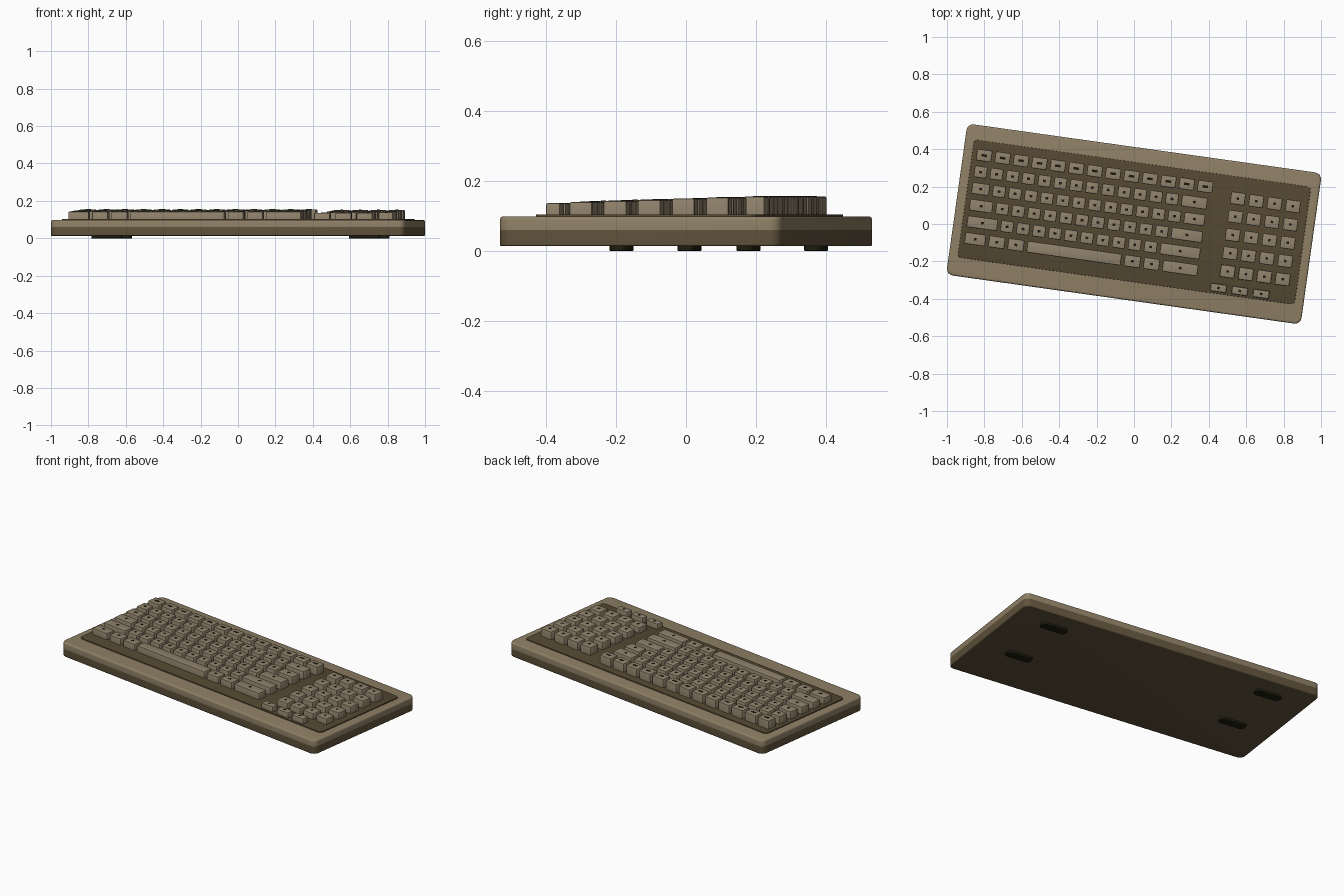
import bpy, bmesh, math
from mathutils import Matrix

cube = bpy.data.objects.get("Cube")
if cube:
    bpy.data.objects.remove(cube)

TURN = Matrix.Rotation(math.radians(-8), 4, 'Z')


def material(name, colour):
    m = bpy.data.materials.new(name)
    m.use_nodes = True
    m.diffuse_color = (*colour, 1)
    bsdf = next(n for n in m.node_tree.nodes if n.type == 'BSDF_PRINCIPLED')
    bsdf.inputs["Base Color"].default_value = (*colour, 1)
    return m


TAN = material("tan_case", (0.275, 0.216, 0.133))
KEY = material("tan_key", (0.28, 0.225, 0.15))
BROWN = material("brown_plate", (0.09, 0.065, 0.032))
BASE = material("dark_brown_base", (0.12, 0.088, 0.045))
RUBBER = material("black_olive_rubber", (0.013, 0.013, 0.004))
INK = material("dark_ink", (0.012, 0.009, 0.005))


def add_box(bm, u, v, w, h, z0, z1, corner=0, top=0, bottom=0, segs=3):
    """Append a box with rounded corners and optional top and bottom edges."""
    part = bmesh.new()
    place = Matrix.Translation((u, v, (z0 + z1) / 2)) @ Matrix.Diagonal((w, h, z1 - z0, 1))
    bmesh.ops.create_cube(part, size=1, matrix=place)

    def soften(test, offset):
        if offset:
            edges = [e for e in part.edges if test(*e.verts)]
            bmesh.ops.bevel(part, geom=edges, offset=offset, segments=segs,
                            profile=0.5, affect='EDGES')

    def at(z):
        return lambda a, b: abs(a.co.z - z) < 1e-5 and abs(b.co.z - z) < 1e-5

    soften(lambda a, b: abs(a.co.z - b.co.z) > 1e-4, corner)
    soften(at(z1), top)
    soften(at(z0), bottom)
    mesh = bpy.data.meshes.new("scratch")
    part.to_mesh(mesh)
    part.free()
    bm.from_mesh(mesh)
    bpy.data.meshes.remove(mesh)


def finish(name, bm, mat):
    bm.transform(TURN)
    mesh = bpy.data.meshes.new(name)
    bm.to_mesh(mesh)
    bm.free()
    mesh.materials.append(mat)
    ob = bpy.data.objects.new(name, mesh)
    bpy.context.scene.collection.objects.link(ob)
    bpy.ops.object.select_all(action='DESELECT')
    ob.select_set(True)
    bpy.context.view_layer.objects.active = ob
    bpy.ops.object.shade_smooth_by_angle(angle=math.radians(35))


def block(name, mat, *args, **kw):
    bm = bmesh.new()
    add_box(bm, *args, **kw)
    finish(name, bm, mat)


# Case halves and the plate under the keys
W, H = 1.914, 0.816
block("lower_case", BASE, 0, 0, W, H, 0.013, 0.06, corner=0.036, bottom=0.006, segs=4)
block("upper_case", TAN, 0, 0, W, H, 0.06, 0.098, corner=0.036, top=0.01, segs=4)
block("key_plate", BROWN, 0, 0.01, 1.82, 0.636, 0.09, 0.104, corner=0.02, top=0.002)

# Feet
for side, u in (("right", -0.695), ("left", 0.695)):
    for end, v in (("front", -0.088), ("back", 0.278)):
        block(f"{end}_{side}_foot", RUBBER, u, v, 0.165, 0.052, 0, 0.02,
              corner=0.02, bottom=0.002)

PLATE_TOP = 0.102


def key_row(name, keys, v, height, top):
    """keys: (centre, width, mark width) for each key; no mark if zero."""
    caps, marks = bmesh.new(), bmesh.new()
    for u, w, mark in keys:
        add_box(caps, u, v, w, height, PLATE_TOP, top, corner=0.006, top=0.005, segs=2)
        if mark:
            add_box(marks, u, v, mark, 0.013, top - 0.001, top + 0.001)
    finish(name + "_keys", caps, KEY)
    finish(name + "_marks", marks, INK)


# Main block: each row is a list of key widths in units
LEFT, GAP = -0.885, 0.0175
ROWS = {
    "function": [1] * 13,
    "number": [1] * 13 + [1.8],
    "upper_letter": [1.3] + [1] * 12 + [1.5],
    "middle_letter": [1.65] + [1] * 11 + [2.15],
    "lower_letter": [2.1] + [1] * 10 + [2.7],
    "space": [1.5, 1.2, 1.2, 6.1, 1.2, 1.2, 2.4],
}
for i, (name, units) in enumerate(ROWS.items()):
    span = (0.39 if i == 0 else 0.372) + GAP - LEFT
    unit = span / sum(units)
    u, keys = LEFT, []
    for n in units:
        width = n * unit - GAP
        mark = 0 if n > 5 else 0.03 if i == 0 else 0.015
        keys.append((u + width / 2, width, mark))
        u += n * unit
    key_row(name, keys, 0.251 - 0.09 * i, 0.062, 0.155 - 0.0025 * i)

# Number pad, and the short keys in front of it
for i in range(5):
    keys = [(0.531 + 0.099 * c, 0.078, 0.013) for c in range(4)]
    key_row(f"number_pad_{i + 1}", keys, 0.212 - 0.0985 * i, 0.066, 0.152 - 0.0032 * i)
key_row("short", [(0.495 + 0.115 * c, 0.086, 0.013) for c in range(3)], -0.276, 0.042, 0.136)
